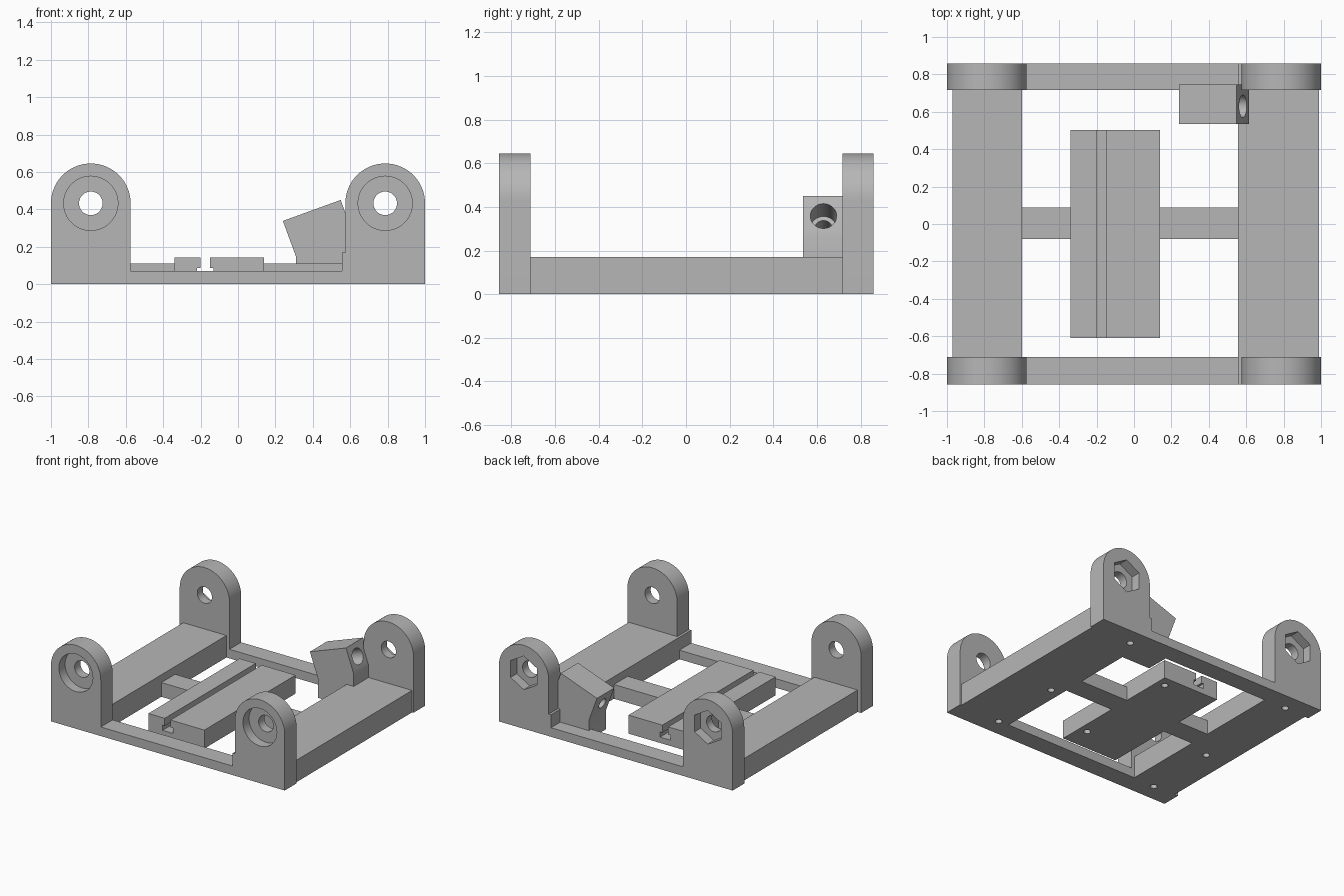
import bpy, bmesh, math
from mathutils import Matrix, Vector

cube = bpy.data.objects.get("Cube")
if cube:
    bpy.data.objects.remove(cube, do_unlink=True)

grey = bpy.data.materials.new("plain_grey")
grey.use_nodes = True
colour = (0.47, 0.47, 0.47, 1)
grey.diffuse_color = colour
grey.node_tree.nodes["Principled BSDF"].inputs["Base Color"].default_value = colour


def make(name, bm):
    bmesh.ops.recalc_face_normals(bm, faces=bm.faces[:])
    mesh = bpy.data.meshes.new(name)
    bm.to_mesh(mesh)
    bm.free()
    mesh.materials.append(grey)
    obj = bpy.data.objects.new(name, mesh)
    bpy.context.collection.objects.link(obj)
    return obj


def extrude(name, profile, y0, y1):
    """Extrude an (x, z) outline along y."""
    bm = bmesh.new()
    face = bm.faces.new([bm.verts.new((x, y0, z)) for x, z in profile])
    out = bmesh.ops.extrude_face_region(bm, geom=[face])
    moved = [v for v in out["geom"] if isinstance(v, bmesh.types.BMVert)]
    bmesh.ops.translate(bm, verts=moved, vec=(0, y1 - y0, 0))
    return make(name, bm)


def box(name, x0, x1, y0, y1, z0, z1):
    return extrude(name, [(x0, z0), (x1, z0), (x1, z1), (x0, z1)], y0, y1)


def rod(start, end, radius, sides=48):
    """Prism cutter running between two points."""
    start, end = Vector(start), Vector(end)
    axis = end - start
    turn = axis.to_track_quat('Z', 'Y').to_matrix().to_4x4()
    bm = bmesh.new()
    bmesh.ops.create_cone(bm, cap_ends=True, segments=sides, radius1=radius,
                          radius2=radius, depth=axis.length,
                          matrix=Matrix.Translation((start + end) / 2) @ turn)
    return make("cutter", bm)


def cut(obj, cutters):
    for cutter in cutters:
        mod = obj.modifiers.new("cut", 'BOOLEAN')
        mod.operation, mod.solver, mod.object = 'DIFFERENCE', 'EXACT', cutter
        bpy.context.view_layer.update()
        graph = bpy.context.evaluated_depsgraph_get()
        mesh = bpy.data.meshes.new_from_object(obj.evaluated_get(graph))
        obj.modifiers.clear()
        obj.data = mesh
        bpy.data.objects.remove(cutter, do_unlink=True)


def screw_hole(x, y):
    return rod((x, y, -0.1), (x, y, 0.1), 0.025, 24)


FRONT, FRONT_IN, BACK_IN, BACK = -0.857, -0.712, 0.716, 0.858
AXLE_X, AXLE_Z, LUG_R = 0.787, 0.432, 0.213
SCREW_X = {-1: -0.785, 1: 0.64}
parts = []

# Round-topped lugs with bolt holes: round counterbores in front, nut pockets at back
for end, y0, y1 in (("front", FRONT, FRONT_IN), ("back", BACK_IN, BACK)):
    for side, label in ((-1, "right"), (1, "left")):
        cx = side * AXLE_X
        arc = [(cx + LUG_R * math.cos(math.pi * i / 40),
                AXLE_Z + LUG_R * math.sin(math.pi * i / 40)) for i in range(41)]
        if side > 0:
            foot = [(cx - LUG_R, 0.17), (0.555, 0.17), (0.555, 0)]
        else:
            foot = [(cx - LUG_R, 0)]
        lug = extrude(f"{end}_{label}_lug", arc + foot + [(cx + LUG_R, 0)], y0, y1)
        tools = [rod((cx, y0 - 0.1, AXLE_Z), (cx, y1 + 0.1, AXLE_Z), 0.063)]
        if end == "front":
            tools.append(rod((cx, y0 - 0.1, AXLE_Z), (cx, y0 + 0.075, AXLE_Z), 0.145))
        else:
            # Nut pocket with a corner pointing up
            pocket = [(cx + 0.13 * math.sin(math.pi * i / 3),
                       AXLE_Z + 0.13 * math.cos(math.pi * i / 3)) for i in range(6)]
            tools.append(extrude("cutter", pocket, y1 - 0.075, y1 + 0.1))
        tools.append(screw_hole(SCREW_X[side], 0.72 if end == "back" else -0.72))
        cut(lug, tools)
        parts.append(lug)
    # Thin cross bar between the lugs
    parts.append(box(f"{end}_cross_bar", -0.574, 0.555, y0, y1, 0, 0.07))

# Side rails
for side, label, x0, x1 in ((-1, "right", -0.97, -0.6), (1, "left", 0.555, 0.988)):
    rail = box(f"{label}_rail", x0, x1, FRONT_IN, BACK_IN, 0, 0.17)
    cut(rail, [screw_hole(SCREW_X[side], y) for y in (-0.72, -0.145, 0.72)])
    parts.append(rail)

# Middle cross bars and the centre block with its T-shaped slot
parts.append(box("right_middle_bar", -0.6, -0.34, -0.08, 0.088, 0, 0.11))
parts.append(box("left_middle_bar", 0.14, 0.555, -0.08, 0.088, 0, 0.11))
block = extrude("slotted_centre_block", [
    (-0.34, 0), (0.14, 0), (0.14, 0.143), (-0.15, 0.143), (-0.15, 0.085),
    (-0.13, 0.085), (-0.13, 0.045), (-0.218, 0.045), (-0.218, 0.085),
    (-0.2, 0.085), (-0.2, 0.143), (-0.34, 0.143)], -0.61, 0.503)
cut(block, [screw_hole(0.07, y) for y in (-0.43, 0.42)])
parts.append(block)

# Tilted holder with a stepped bore
holder = extrude("tilted_holder", [
    (0.31, 0), (0.555, 0), (0.555, 0.1), (0.615, 0.1), (0.615, 0.267),
    (0.549, 0.45), (0.24, 0.338), (0.31, 0.148)], 0.535, 0.745)
tilt = Vector((math.cos(math.radians(20)), 0, math.sin(math.radians(20))))
mouth = Vector((0.582, 0.63, 0.358))
cut(holder, [rod(mouth - tilt * 0.5, mouth + tilt * 0.1, 0.04),
             rod(mouth - tilt * 0.17, mouth + tilt * 0.1, 0.06)])
parts.append(holder)

# Smooth the curved faces, keep the edges sharp
bpy.ops.object.select_all(action='DESELECT')
for part in parts:
    part.select_set(True)
bpy.context.view_layer.objects.active = parts[0]
bpy.ops.object.shade_smooth_by_angle(angle=math.radians(30))
